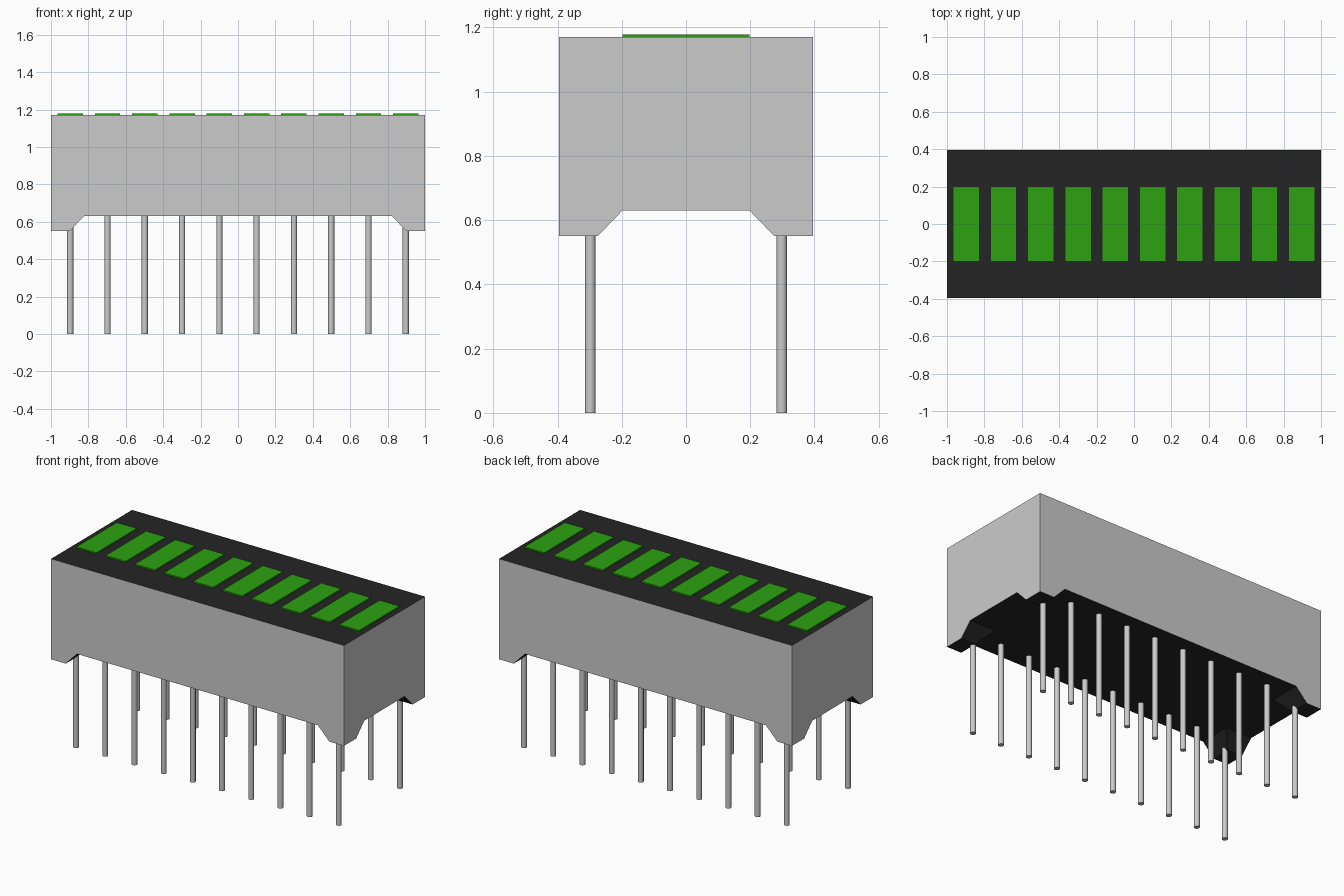
import bpy, bmesh, math

if "Cube" in bpy.data.objects:
    bpy.data.objects.remove(bpy.data.objects["Cube"])

TOP, RECESS, FOOT = 1.17, 0.63, 0.55      # key heights
HALF_X, HALF_Y = 1.0, 0.395               # body half sizes


def material(name, color):
    m = bpy.data.materials.new(name)
    m.diffuse_color = (*color, 1)
    m.use_nodes = True
    m.node_tree.nodes["Principled BSDF"].inputs["Base Color"].default_value = m.diffuse_color
    return m


def add_object(name, bm):
    bmesh.ops.recalc_face_normals(bm, faces=bm.faces)
    mesh = bpy.data.meshes.new(name)
    bm.to_mesh(mesh)
    bm.free()
    ob = bpy.data.objects.new(name, mesh)
    bpy.context.collection.objects.link(ob)
    return ob


def box(name, x, y, z0, z1, half_x, half_y):
    bm = bmesh.new()
    bmesh.ops.create_cube(bm, size=1)
    for v in bm.verts:
        v.co = (x + v.co.x * 2 * half_x, y + v.co.y * 2 * half_y,
                z1 if v.co.z > 0 else z0)
    return add_object(name, bm)


def channel(name, low, high, length, along_x):
    """Trapezoid prism, continued below the feet along the same slope."""
    drop = 0.04
    wide = low + (low - high) * drop / (RECESS - FOOT)
    profile = [(-wide, FOOT - drop), (wide, FOOT - drop), (high, RECESS), (-high, RECESS)]
    bm = bmesh.new()
    verts = [bm.verts.new((-length, a, z) if along_x else (a, -length, z)) for a, z in profile]
    face = bm.faces.new(verts)
    ext = bmesh.ops.extrude_face_region(bm, geom=[face])
    shift = (2 * length, 0, 0) if along_x else (0, 2 * length, 0)
    bmesh.ops.translate(bm, vec=shift,
                        verts=[g for g in ext["geom"] if isinstance(g, bmesh.types.BMVert)])
    return add_object(name, bm)


black = material("black_face", (0.018, 0.018, 0.018))
green = material("green_segment", (0.025, 0.36, 0.005))

# Body: block with two crossing channels cut underneath, leaving corner feet
body = box("body", 0, 0, FOOT, TOP, HALF_X, HALF_Y)
cutters = [channel("cutter_across", 0.9, 0.823, 0.6, False),
           channel("cutter_along", 0.275, 0.198, 1.3, True)]
bpy.context.view_layer.objects.active = body
for cutter in cutters:
    cutter.hide_render = True
    mod = body.modifiers.new("cut", 'BOOLEAN')
    mod.operation, mod.solver, mod.object = 'DIFFERENCE', 'EXACT', cutter
    bpy.ops.object.modifier_apply(modifier=mod.name)
for cutter in cutters:
    bpy.data.objects.remove(cutter)

# Walls stay grey, top and underside are black
body.data.materials.clear()
body.data.materials.append(None)
body.data.materials.append(black)
for p in body.data.polygons:
    p.material_index = 1 if abs(p.normal.z) > 0.1 else 0

# Ten light segments on top
for i in range(10):
    seg = box(f"light_segment_{i + 1}", -0.897 + i * 1.794 / 9, 0, TOP - 0.005, TOP + 0.008,
              0.068, 0.197)
    seg.data.materials.append(green)

# Two rows of ten round pins
for row, y in (("front", -0.298), ("back", 0.298)):
    for i in range(10):
        bpy.ops.mesh.primitive_cylinder_add(vertices=16, radius=0.0165, depth=0.65,
                                            location=(-0.897 + i * 1.794 / 9, y, 0.325))
        pin = bpy.context.object
        pin.name = f"{row}_pin_{i + 1}"
        bpy.ops.object.shade_smooth_by_angle(angle=math.radians(40))
